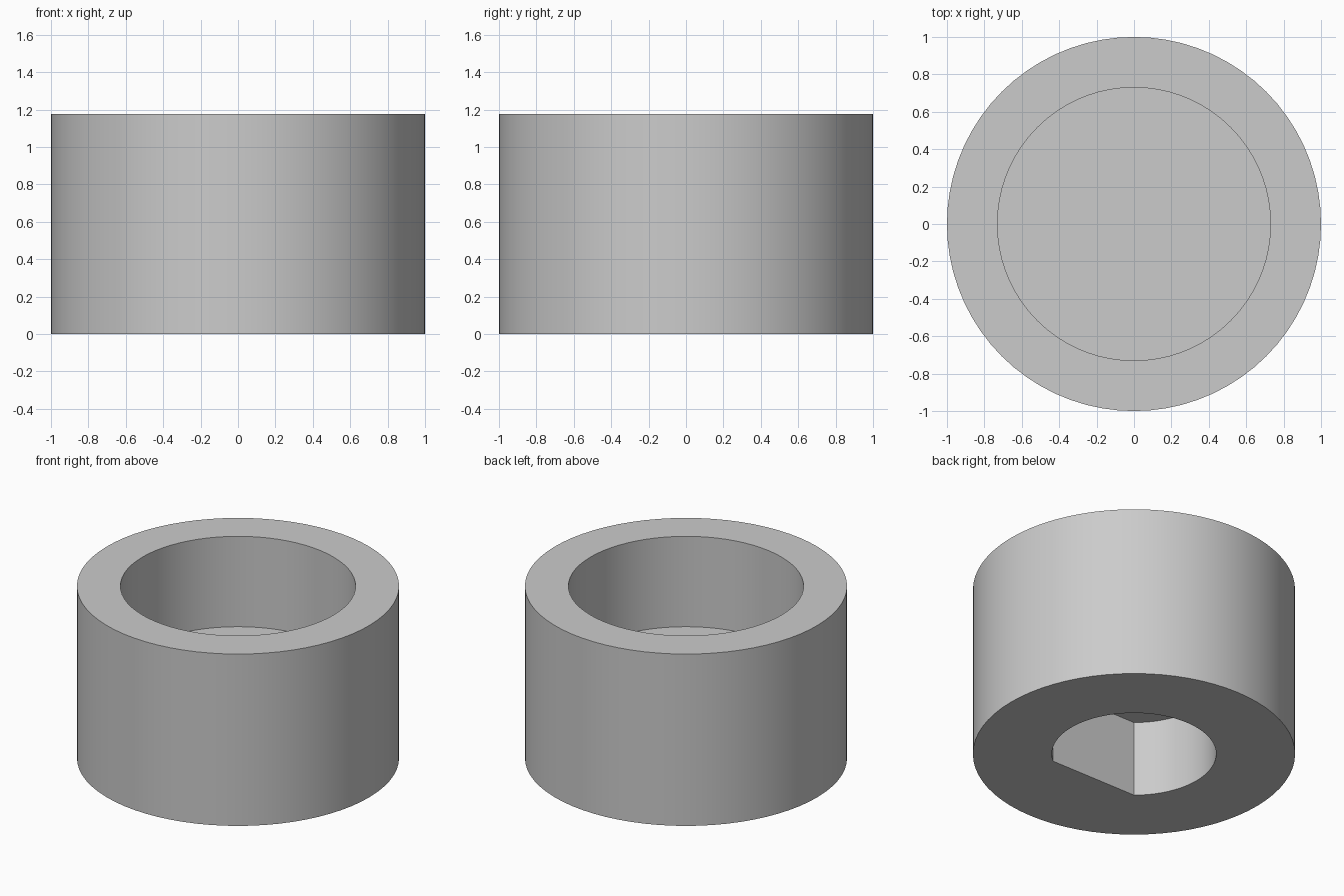
import bpy
import bmesh
import math

if "Cube" in bpy.data.objects:
    bpy.data.objects.remove(bpy.data.objects["Cube"], do_unlink=True)

SIDES = 72
HEIGHT = 1.177
RECESS_FLOOR = 0.558
SOCKET_TOP = 0.52
SOCKET_RADIUS = 0.51
SOCKET_FLAT = SOCKET_RADIUS * math.cos(math.radians(40))


def circle(radius):
    return lambda angle: radius


def d_shape(angle):
    # Round bore cut off by one flat on the front side
    toward_flat = -math.sin(angle)
    if toward_flat * SOCKET_RADIUS > SOCKET_FLAT:
        return SOCKET_FLAT / toward_flat
    return SOCKET_RADIUS


def add_ring(bm, shape, z):
    ring = []
    for i in range(SIDES):
        angle = math.tau * i / SIDES
        r = shape(angle)
        ring.append(bm.verts.new((r * math.cos(angle), r * math.sin(angle), z)))
    return ring


grey = bpy.data.materials.new("light grey")
grey.use_nodes = True
colour = (0.6, 0.6, 0.6, 1.0)
grey.diffuse_color = colour
grey.node_tree.nodes["Principled BSDF"].inputs["Base Color"].default_value = colour

# Rings run from the recess floor, over the rim, down and up into the socket
bm = bmesh.new()
rings = [add_ring(bm, shape, z) for shape, z in (
    (circle(0.73), RECESS_FLOOR),
    (circle(0.73), HEIGHT),
    (circle(1.0), HEIGHT),
    (circle(1.0), 0.0),
    (d_shape, 0.0),
    (d_shape, SOCKET_TOP),
)]
for a, b in zip(rings, rings[1:]):
    for i in range(SIDES):
        j = (i + 1) % SIDES
        bm.faces.new((a[i], a[j], b[j], b[i]))

# Recess floor and socket ceiling
bm.faces.new(rings[0])
bm.faces.new(rings[-1])
bmesh.ops.recalc_face_normals(bm, faces=bm.faces[:])

mesh = bpy.data.meshes.new("knob_body")
bm.to_mesh(mesh)
bm.free()
mesh.materials.append(grey)
knob = bpy.data.objects.new("knob_body", mesh)
bpy.context.collection.objects.link(knob)

# Smooth walls with crisp rims
bpy.ops.object.select_all(action="DESELECT")
knob.select_set(True)
bpy.context.view_layer.objects.active = knob
bpy.ops.object.shade_smooth_by_angle(angle=math.radians(30))
